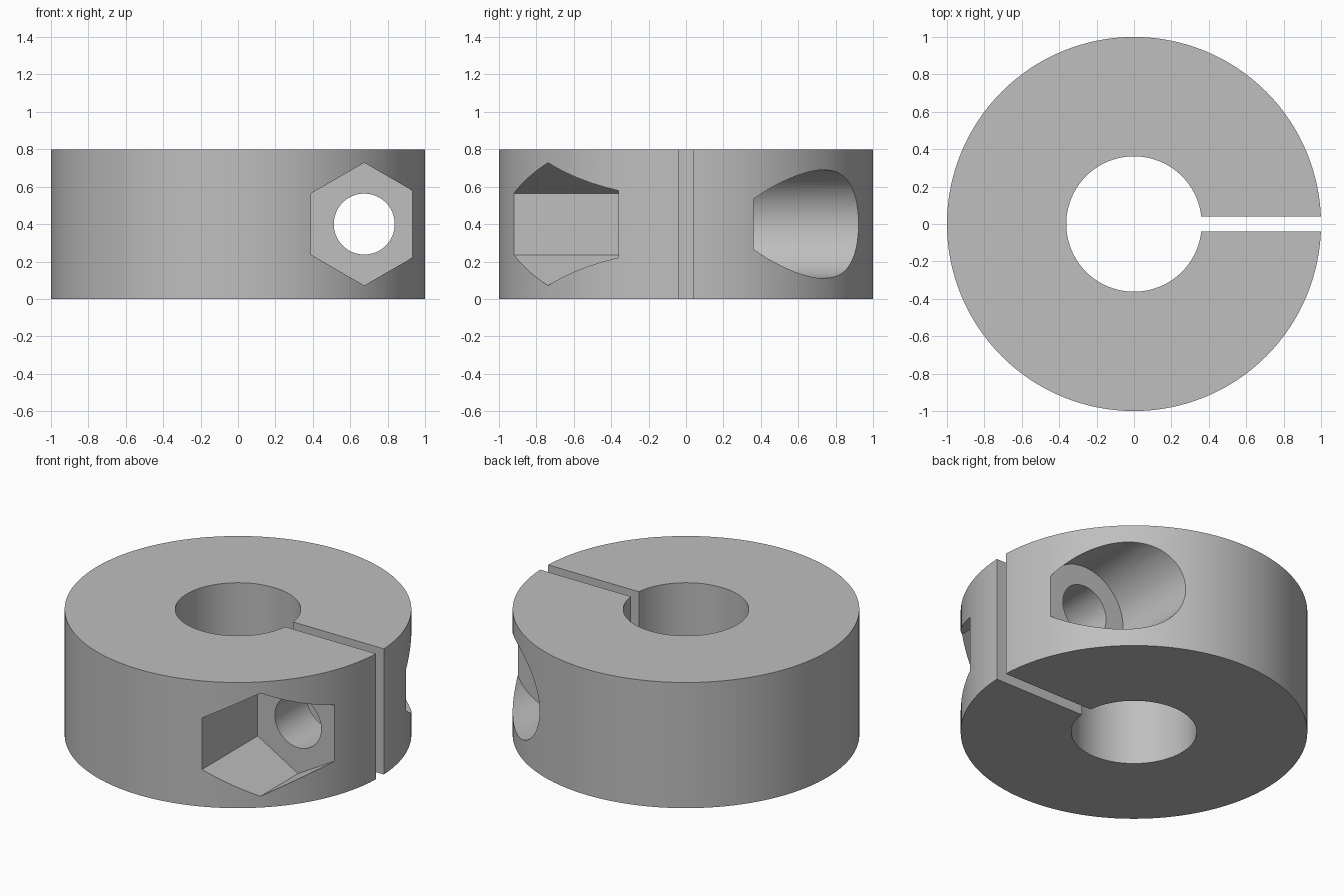
import bpy
import math

cube = bpy.data.objects.get("Cube")
if cube:
    bpy.data.objects.remove(cube, do_unlink=True)

HEIGHT = 0.8
MID = HEIGHT / 2
SCREW_X = 0.675      # screw axis runs along y
SEAT_Y = 0.36        # depth of the two screw seats

metal = bpy.data.materials.new("plain grey metal")
metal.use_nodes = True
grey = (0.52, 0.52, 0.52, 1)
metal.diffuse_color = grey
metal.node_tree.nodes["Principled BSDF"].inputs["Base Color"].default_value = grey


def cylinder(name, radius, depth, location, sides, rotation=(0, 0, 0)):
    bpy.ops.mesh.primitive_cylinder_add(vertices=sides, radius=radius, depth=depth,
                                        location=location, rotation=rotation)
    obj = bpy.context.object
    obj.name = name
    obj.data.materials.append(metal)
    return obj


def cut(body, cutter):
    cutter.hide_render = True
    mod = body.modifiers.new(cutter.name, "BOOLEAN")
    mod.operation = "DIFFERENCE"
    mod.solver = "EXACT"
    mod.object = cutter
    bpy.context.view_layer.objects.active = body
    bpy.ops.object.modifier_apply(modifier=mod.name)
    bpy.data.objects.remove(cutter, do_unlink=True)


# Round clamp body
collar = cylinder("clamp_collar", 1, HEIGHT, (0, 0, MID), 128)

# Shaft bore
cut(collar, cylinder("shaft_bore", 0.362, 2, (0, 0, MID), 96))

# Clamping slot on the left side
bpy.ops.mesh.primitive_cube_add(size=1, location=(0.7, 0, MID))
slot = bpy.context.object
slot.name = "clamping_slot"
slot.scale = (1.4, 0.08, 2)
cut(collar, slot)

# Screw hole, hexagonal nut pocket at the front, round head seat at the back
along_y = (math.pi / 2, 0, 0)
cut(collar, cylinder("screw_hole", 0.163, 3, (SCREW_X, 0, MID), 64, along_y))
cut(collar, cylinder("nut_pocket", 0.328, 1, (SCREW_X, -SEAT_Y - 0.5, MID), 6, along_y))
cut(collar, cylinder("screw_head_seat", 0.29, 1, (SCREW_X, SEAT_Y + 0.5, MID), 64, along_y))

# Smooth round walls, keep edges crisp
bpy.ops.object.select_all(action="DESELECT")
collar.select_set(True)
bpy.context.view_layer.objects.active = collar
bpy.ops.object.shade_smooth_by_angle(angle=math.radians(25))
